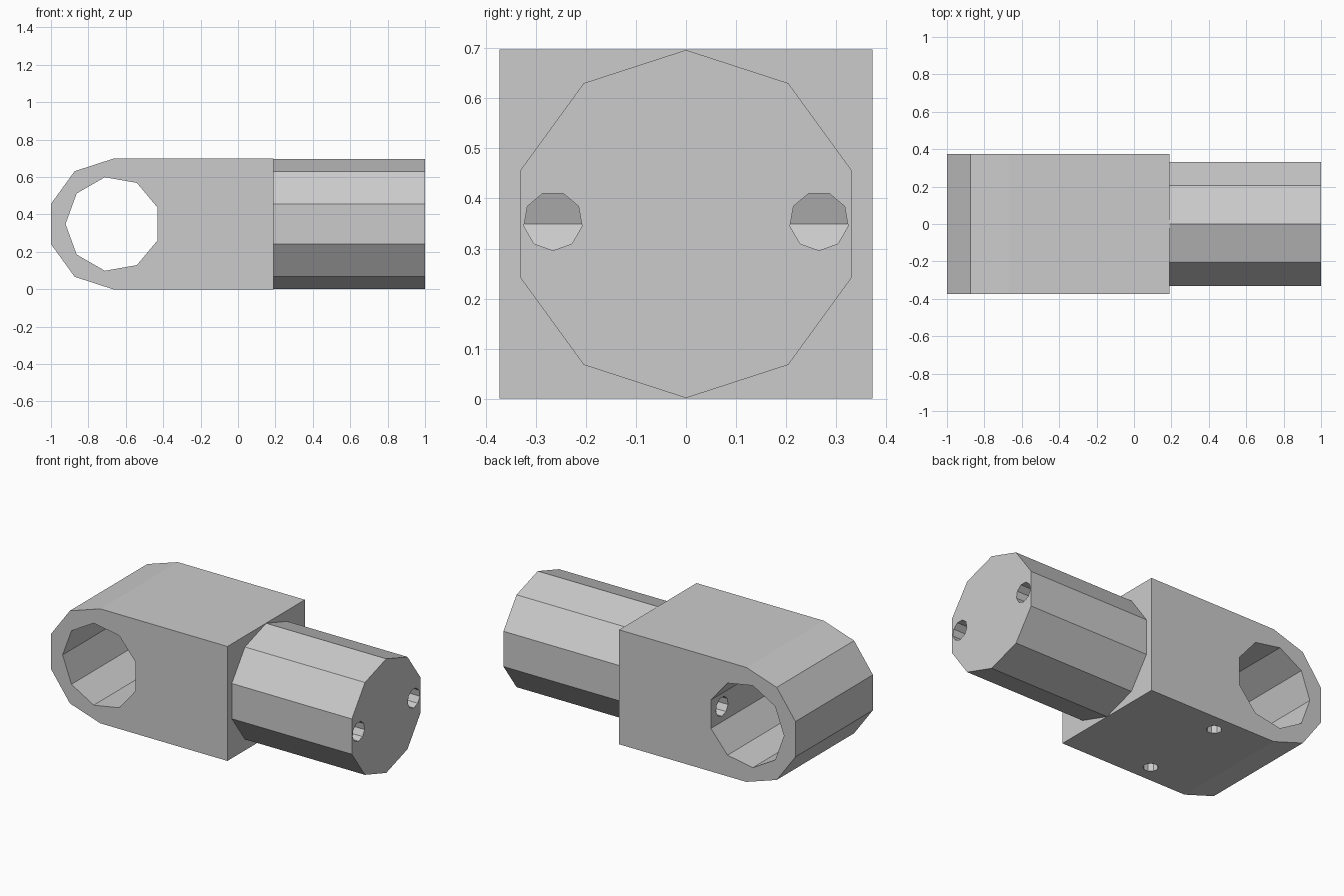
import bpy, bmesh
from math import cos, sin, radians
from mathutils import Vector

cube = bpy.data.objects.get("Cube")
if cube:
    bpy.data.objects.remove(cube, do_unlink=True)

GREY = (0.6, 0.6, 0.6, 1)
metal = bpy.data.materials.new("light grey")
metal.use_nodes = True
metal.diffuse_color = GREY
metal.node_tree.nodes["Principled BSDF"].inputs["Base Color"].default_value = GREY

MID = 0.349       # height of the axis
EYE_X = -0.668    # centre of the rounded end
SHOULDER = 0.19   # where the block meets the post
HALF_WIDTH = 0.373


def ring(cu, cv, radius, sides, start):
    """Regular polygon points, counted from a start angle in degrees."""
    angles = [radians(start + 360 * i / sides) for i in range(sides)]
    return [(cu + radius * cos(a), cv + radius * sin(a)) for a in angles]


def prism(name, points, axis, low, high):
    """Extrude a flat profile along one axis."""
    place = {"x": lambda u, v, d: (d, u, v),
             "y": lambda u, v, d: (u, d, v),
             "z": lambda u, v, d: (u, v, d)}[axis]
    bm = bmesh.new()
    face = bm.faces.new([bm.verts.new(place(u, v, low)) for u, v in points])
    extruded = bmesh.ops.extrude_face_region(bm, geom=[face])["geom"]
    moved = [g for g in extruded if isinstance(g, bmesh.types.BMVert)]
    shift = Vector(place(0, 0, high - low))
    bmesh.ops.translate(bm, verts=moved, vec=shift)
    bmesh.ops.recalc_face_normals(bm, faces=bm.faces)
    mesh = bpy.data.meshes.new(name)
    bm.to_mesh(mesh)
    bm.free()
    mesh.materials.append(metal)
    obj = bpy.data.objects.new(name, mesh)
    bpy.context.collection.objects.link(obj)
    return obj


def combine(body, tool, operation):
    """Apply a boolean and discard the tool."""
    tool.hide_render = True
    mod = body.modifiers.new(operation.title(), "BOOLEAN")
    mod.operation = operation
    mod.solver = "EXACT"
    mod.object = tool
    bpy.context.view_layer.objects.active = body
    bpy.ops.object.modifier_apply(modifier=mod.name)
    bpy.data.objects.remove(tool, do_unlink=True)


# Block with a faceted round end
round_end = ring(EYE_X, MID, MID, 10, 90)[:6]
profile = round_end + [(SHOULDER, 0), (SHOULDER, 2 * MID)]
body = prism("rod_end_body", profile, "y", -HALF_WIDTH, HALF_WIDTH)

# Ten-sided post
post = prism("post", ring(0, MID, 0.348, 10, 90), "x", 0.1, 1)
combine(body, post, "UNION")

# Large cross hole through the rounded end
eye = prism("eye_cutter", ring(EYE_X, MID, 0.254, 9, 180), "y", -0.6, 0.6)
combine(body, eye, "DIFFERENCE")

# Long bores from the post end to the eye, each met by a port from below
for side in (-1, 1):
    y = side * 0.266
    bore = prism("bore_cutter", ring(y, 0.355, 0.059, 9, 270), "x", EYE_X, 1.2)
    combine(body, bore, "DIFFERENCE")
    port = prism("port_cutter", ring(-0.34, y, 0.042, 9, 90), "z", -0.2, 0.35)
    combine(body, port, "DIFFERENCE")

body.data.materials.clear()
body.data.materials.append(metal)
for poly in body.data.polygons:
    poly.material_index = 0
    poly.use_smooth = False
